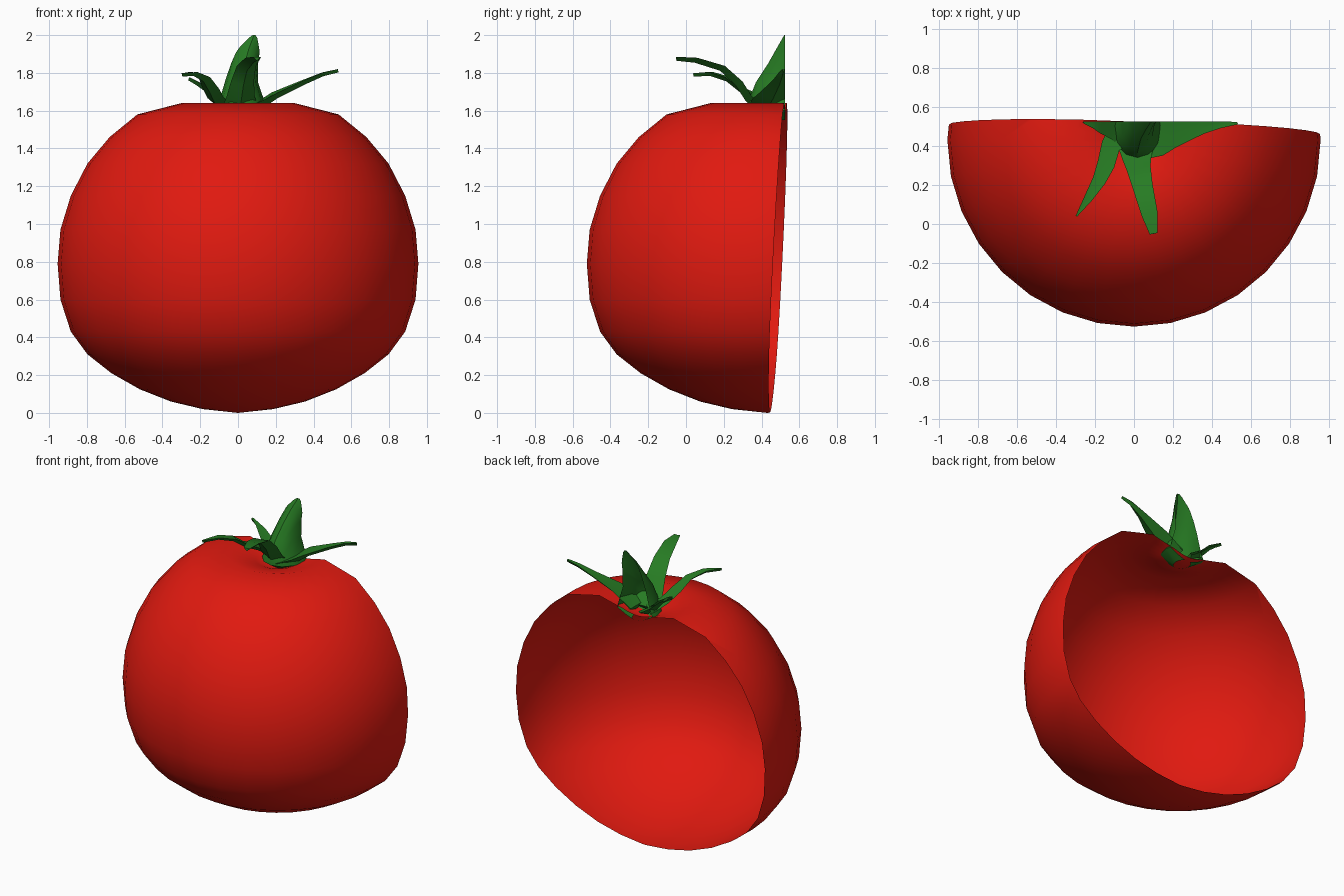
import bpy, bmesh
from math import sin, cos, tau
from mathutils import Vector

if "Cube" in bpy.data.objects:
    bpy.data.objects.remove(bpy.data.objects["Cube"])


def material(name, rgb):
    m = bpy.data.materials.new(name)
    m.diffuse_color = (*rgb, 1)
    m.use_nodes = True
    m.node_tree.nodes["Principled BSDF"].inputs["Base Color"].default_value = m.diffuse_color
    return m


RED = material("tomato_red", (0.75, 0.01, 0.005))
GREEN = material("leaf_green", (0.02, 0.2, 0.017))


def loft(name, rings, mat, cut_co, cut_no, cap=False, angle=0.7):
    """Skin a list of equal-size rings, then slice off the back with a plane."""
    bm = bmesh.new()
    rows = [[bm.verts.new(p) for p in ring] for ring in rings]
    n = len(rows[0])
    for a, b in zip(rows, rows[1:]):
        for i in range(n):
            j = (i + 1) % n
            bm.faces.new((a[i], a[j], b[j], b[i]))
    if cap:
        bm.faces.new(rows[0][::-1])
        bm.faces.new(rows[-1])
    bmesh.ops.remove_doubles(bm, verts=bm.verts, dist=0.0005)
    bmesh.ops.recalc_face_normals(bm, faces=bm.faces)
    bmesh.ops.bisect_plane(bm, geom=bm.verts[:] + bm.edges[:] + bm.faces[:],
                           plane_co=cut_co, plane_no=cut_no, clear_outer=True)
    me = bpy.data.meshes.new(name)
    bm.to_mesh(me)
    bm.free()
    me.materials.append(mat)
    ob = bpy.data.objects.new(name, me)
    bpy.context.collection.objects.link(ob)
    bpy.ops.object.select_all(action='DESELECT')
    ob.select_set(True)
    bpy.context.view_layer.objects.active = ob
    bpy.ops.object.shade_smooth_by_angle(angle=angle)
    return ob


def ellipse(cx, cy, z, rx, ry, n):
    return [(cx + rx * sin(tau * i / n), cy - ry * cos(tau * i / n), z) for i in range(n)]


# Tomato skin: open half shell with a dimple at the top
profile = [(0, 0), (.186, .02), (.355, .06), (.52, .125), (.67, .21), (.797, .31),
           (.885, .43), (.94, .6), (.955, .79), (.94, .97), (.885, 1.15), (.797, 1.32),
           (.68, 1.46), (.533, 1.58), (.30, 1.64), (.14, 1.60), (0, 1.54)]
loft("tomato_skin", [ellipse(0, 0.43, z, r, r, 32) for r, z in profile], RED,
     (0, 0.445, 0), Vector((0.026, 1, -0.05)))

BACK, BACK_N = (0, 0.525, 0), (0, 1, 0)

# Stem: flared at the base, leaning back, sliced open behind
sections = [(.01, .47, 1.55, .05, .06), (.015, .49, 1.60, .14, .16), (.02, .50, 1.65, .12, .17),
            (.018, .52, 1.75, .088, .15), (.035, .565, 1.85, .078, .13),
            (.058, .59, 1.93, .07, .11), (.085, .62, 2.0, .04, .10)]
loft("stem", [ellipse(*s, 12) for s in sections], GREEN, BACK, BACK_N)


# Sepals: thin tapered blades, folded along the middle
def sepal(name, path):
    pts = [Vector(p[:3]) for p in path]
    rings = []
    for i, p in enumerate(pts):
        t = (pts[min(i + 1, len(pts) - 1)] - pts[max(i - 1, 0)]).normalized()
        side = t.cross(Vector((0, 0, 1))).normalized()
        up = side.cross(t)
        w = path[i][3]
        rings.append([p + side * w + up * .008, p + up * .006,
                      p - side * w + up * .008, p - up * (.008 + .25 * w)])
    loft(name, rings, GREEN, BACK, BACK_N, cap=True)


sepal("sepal_front", [(.01, .42, 1.60, .10), (.015, .335, 1.67, .075), (.025, .28, 1.75, .062),
                      (.045, .19, 1.83, .052), (.08, .05, 1.872, .042), (.10, -.05, 1.877, .02)])
sepal("sepal_left", [(-.05, .47, 1.61, .08), (-.12, .40, 1.66, .05), (-.145, .30, 1.71, .045),
                     (-.18, .22, 1.77, .035), (-.235, .13, 1.797, .022), (-.295, .04, 1.79, .004)])
sepal("sepal_right", [(.05, .44, 1.61, .11), (.14, .44, 1.655, .09), (.20, .46, 1.69, .07),
                      (.35, .495, 1.755, .035), (.45, .51, 1.795, .018), (.53, .515, 1.812, .006)])
sepal("sepal_back_left", [(-.03, .47, 1.61, .09), (-.11, .49, 1.66, .055), (-.17, .505, 1.72, .04),
                          (-.21, .515, 1.745, .025), (-.26, .52, 1.77, .006)])
